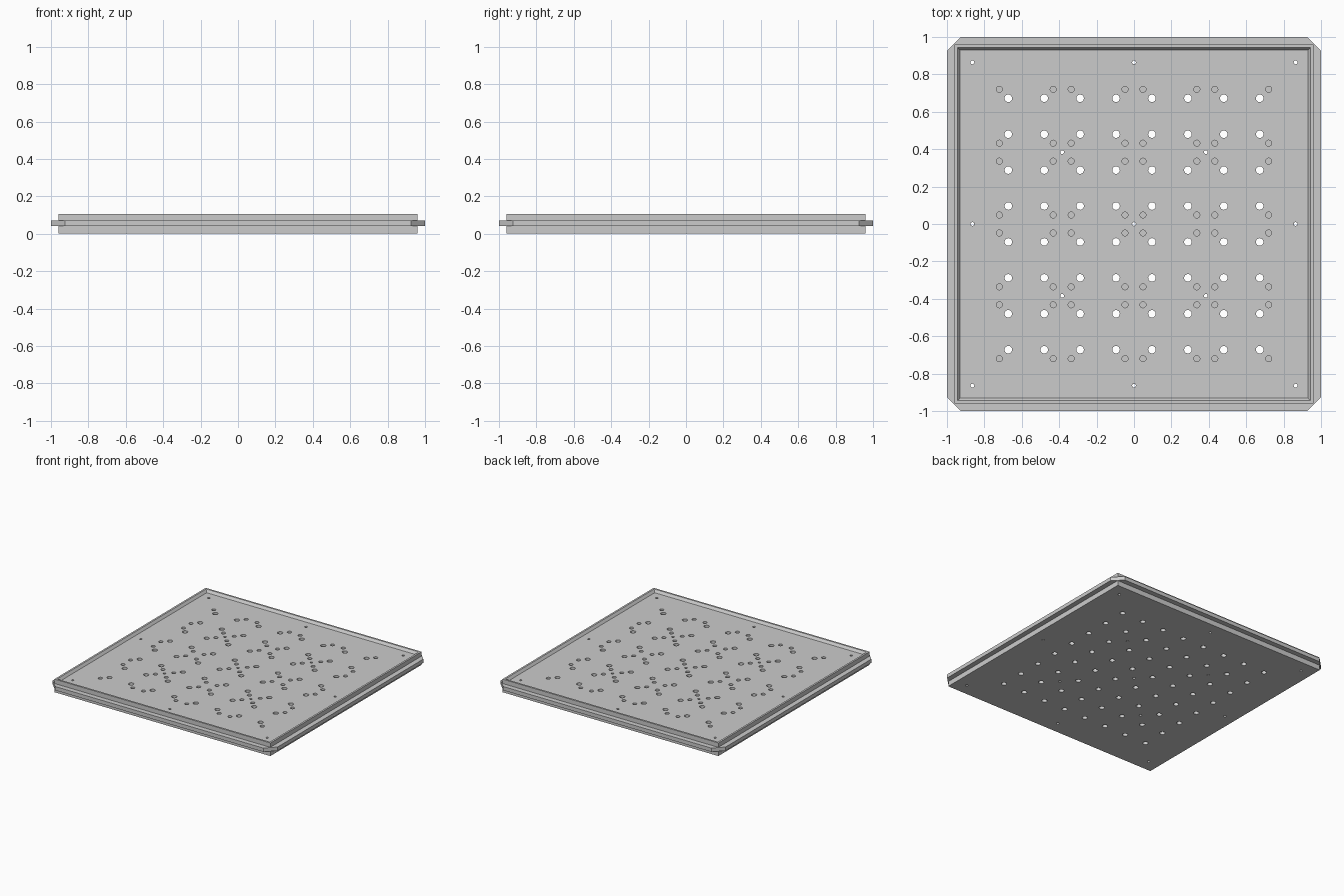
import bpy, bmesh
from mathutils import Matrix

if "Cube" in bpy.data.objects:
    bpy.data.objects.remove(bpy.data.objects["Cube"])


def rounded_loop(h, c):
    """Square outline of half size h, corners cut by c."""
    if c == 0:
        return [(h, -h), (h, h), (-h, h), (-h, -h)]
    k = h - c
    return [(h, -k), (h, k), (k, h), (-k, h), (-h, k), (-h, -k), (-k, -h), (k, -h)]


def loft(name, profile, cut=0, closed=False):
    """Stack outlines (half size, z) into a solid or a closed ring."""
    bm = bmesh.new()
    rings = [[bm.verts.new((x, y, z)) for x, y in rounded_loop(h, cut)] for h, z in profile]
    pairs = list(zip(rings, rings[1:]))
    if closed:
        pairs.append((rings[-1], rings[0]))
    else:
        bm.faces.new(rings[0])
        bm.faces.new(rings[-1])
    n = len(rings[0])
    for a, b in pairs:
        for i in range(n):
            j = (i + 1) % n
            bm.faces.new((a[i], a[j], b[j], b[i]))
    bmesh.ops.recalc_face_normals(bm, faces=bm.faces)
    return make_object(name, bm)


def make_object(name, bm):
    me = bpy.data.meshes.new(name)
    bm.to_mesh(me)
    bm.free()
    ob = bpy.data.objects.new(name, me)
    bpy.context.collection.objects.link(ob)
    return ob


# Plate with a low sloped lip around the recessed top
plate = loft("plate", [(0.96, 0), (0.96, 0.105), (0.945, 0.105), (0.93, 0.085)])

# Flange around the middle with clipped corners
loft("edge_flange", [(0.95, 0.04), (1.0, 0.04), (1.0, 0.07), (0.95, 0.07)], 0.075, True)

# Hole cutters
bm = bmesh.new()


def drill(points, r, bottom, segs):
    top = 0.15
    for x, y in points:
        bmesh.ops.create_cone(bm, cap_ends=True, segments=segs, radius1=r, radius2=r,
                              depth=top - bottom,
                              matrix=Matrix.Translation((x, y, (top + bottom) / 2)))


def grid(values):
    return [(x, y) for x in values for y in values]


def mirrored(values):
    return [s * v for v in values for s in (-1, 1)]


drill(grid(mirrored([0.096, 0.288, 0.48, 0.672])), 0.020, -0.05, 32)   # through holes
drill(grid(mirrored([0.048, 0.336, 0.432, 0.72])), 0.016, 0.045, 32)   # blind sockets
drill(grid([-0.864, 0, 0.864]) + grid([-0.384, 0.384]), 0.010, -0.05, 24)  # screw holes
cutter = make_object("hole_cutter", bm)
cutter.hide_render = True

# Cut the holes and bake the result
mod = plate.modifiers.new("holes", 'BOOLEAN')
mod.operation = 'DIFFERENCE'
mod.solver = 'EXACT'
mod.object = cutter
bpy.context.view_layer.objects.active = plate
plate.select_set(True)
bpy.ops.object.modifier_apply(modifier=mod.name)
bpy.data.objects.remove(cutter, do_unlink=True)
bpy.ops.object.shade_smooth_by_angle()
